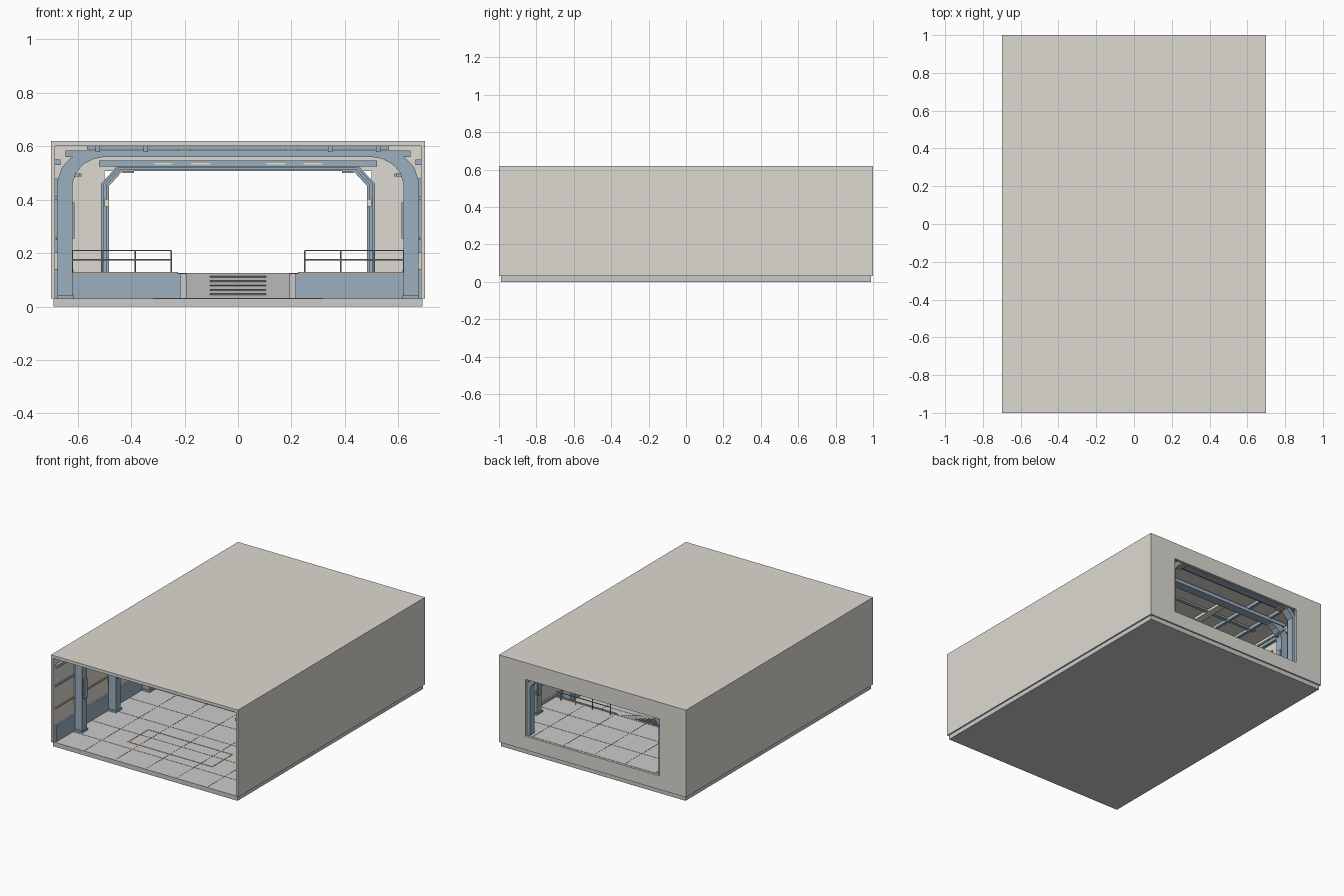
import bpy, bmesh
from mathutils import Vector

if "Cube" in bpy.data.objects:
    bpy.data.objects.remove(bpy.data.objects["Cube"])


def mat(name, r, g, b):
    m = bpy.data.materials.new(name)
    m.diffuse_color = (r, g, b, 1)
    m.use_nodes = True
    m.node_tree.nodes["Principled BSDF"].inputs["Base Color"].default_value = m.diffuse_color
    return m


BEIGE = mat("wall_beige", .72, .70, .64)
BLUE = mat("steel_blue", .33, .43, .52)
ORANGE = mat("trim_orange", .72, .42, .22)
GREY = mat("deck_grey", .60, .60, .60)
DARK = mat("dark_grey", .18, .19, .20)
LAMP = mat("lamp", .85, .78, .62)


def finish(name, bm, m):
    bmesh.ops.recalc_face_normals(bm, faces=bm.faces)
    me = bpy.data.meshes.new(name)
    bm.to_mesh(me)
    bm.free()
    me.materials.append(m)
    ob = bpy.data.objects.new(name, me)
    bpy.context.collection.objects.link(ob)
    return ob


def boxes(name, m, *specs, mirror=False):
    """Each spec is (x0, x1, y0, y1, z0, z1); mirror repeats it across x = 0."""
    bm = bmesh.new()
    specs = list(specs)
    if mirror:
        specs += [(-s[1], -s[0]) + tuple(s[2:]) for s in specs]
    for x0, x1, y0, y1, z0, z1 in specs:
        vs = bmesh.ops.create_cube(bm, size=1)["verts"]
        for v in vs:
            v.co = Vector(((x0 + x1) / 2 + v.co.x * (x1 - x0),
                           (y0 + y1) / 2 + v.co.y * (y1 - y0),
                           (z0 + z1) / 2 + v.co.z * (z1 - z0)))
    return finish(name, bm, m)


def arch(name, m, outer, inner, y, depth):
    """Symmetric portal: half profiles in (x, z), from the right foot up to the crown."""
    def full(half):
        return half + [(-x, z) for x, z in reversed(half)]
    bm = bmesh.new()
    rows = []
    for yy in (y - depth / 2, y + depth / 2):
        rows.append([[bm.verts.new((x, yy, z)) for x, z in full(p)] for p in (outer, inner)])
    (fo, fi), (bo, bi) = rows
    n = len(fo)
    for i in range(n - 1):
        for a, b in ((fo, fi), (bo, bi), (fo, bo), (fi, bi)):
            bm.faces.new((a[i], a[i + 1], b[i + 1], b[i]))
    for i in (0, n - 1):
        bm.faces.new((fo[i], fi[i], bi[i], bo[i]))
    return finish(name, bm, m)


def pipe(name, m, pts, r, sides=8):
    cu = bpy.data.curves.new(name, "CURVE")
    cu.dimensions = "3D"
    cu.bevel_depth = r
    cu.bevel_resolution = max(0, sides // 4 - 1)
    cu.use_fill_caps = True
    sp = cu.splines.new("POLY")
    sp.points.add(len(pts) - 1)
    for p, c in zip(sp.points, pts):
        p.co = (*c, 1)
    cu.materials.append(m)
    ob = bpy.data.objects.new(name, cu)
    bpy.context.collection.objects.link(ob)
    return ob


# Shell: open at the front, with a window in the back wall
shell = boxes("hangar_shell", BEIGE, (-.70, .70, -1, 1, .03, .62))
for nm, spec in (("interior_cutter", (-.685, .685, -1.1, .985, -.1, .60)),
                 ("back_opening_cutter", (-.50, .50, .9, 1.1, .122, .507))):
    cut = boxes(nm, BEIGE, spec)
    cut.hide_render = True
    cut.hide_viewport = True
    md = shell.modifiers.new(nm, "BOOLEAN")
    md.operation, md.solver, md.object = "DIFFERENCE", "EXACT", cut

# Floor slab, seams and landing mark
boxes("floor_slab", GREY, (-.69, .69, -.99, .99, 0, .03))
seams = [(x - .001, x + .001, -.98, .42, .029, .031) for x in (-.46, -.23, 0, .23, .46)]
seams += [(-.68, .68, y - .001, y + .001, .029, .031) for y in (-.8, -.6, -.4, -.2, 0, .2)]
boxes("floor_seams", DARK, *seams)
X, Y0, Y1, w = .315, -.725, -.51, .004
boxes("floor_marking", ORANGE, (-X, X, Y0 - w, Y0 + w, .03, .032), (-X, X, Y1 - w, Y1 + w, .03, .032),
      (-X - w, -X + w, Y0, Y1, .03, .032), (X - w, X + w, Y0, Y1, .03, .032))

# Raised rear deck with blue fascia and orange edge
boxes("rear_deck", GREY, (-.685, .685, .43, .985, .03, .124))
boxes("deck_fascia", BLUE, (.215, .685, .415, .43, .03, .124), mirror=True)
boxes("deck_edge", ORANGE, (.225, .685, .415, .427, .124, .129), mirror=True)
boxes("deck_seams", DARK, *[(-.68, .68, y - .001, y + .001, .123, .125) for y in (.6, .8)],
      *[(x - .001, x + .001, .43, .98, .123, .125) for x in (-.46, -.23, 0, .23, .46)])

# Central ramp with grip strips
bm = bmesh.new()
ends = [[bm.verts.new((x, y, z)) for y, z in ((.17, .03), (.43, .03), (.43, .125))] for x in (-.195, .195)]
for e in ends:
    bm.faces.new(e)
for i in range(3):
    j = (i + 1) % 3
    bm.faces.new((ends[0][i], ends[0][j], ends[1][j], ends[1][i]))
finish("ramp", bm, GREY)
strips = []
for i in range(5):
    z = .045 + i * .0165
    y = .17 + (z - .03) / .095 * .26
    strips.append((-.105, .105, y - .005, y + .005, z - .003, z + .003))
boxes("ramp_grips", DARK, *strips)

# Railings along the deck edge
for s, side in ((-1, "left"), (1, "right")):
    for i, z in enumerate((.21, .175)):
        pipe(f"{side}_rail_{i}", BLUE, [(s * .25, .45, z), (s * .655, .45, z)], .003)
    for i, x in enumerate((.25, .385, .51, .62)):
        pipe(f"{side}_rail_post_{i}", BLUE, [(s * x, .45, .124), (s * x, .45, .21)], .003)

# Structural arches with beams and base plates
outer = [(.675, .03), (.675, .475), (.66, .52), (.63, .553), (.59, .575), (.50, .585)]
inner = [(.62, .03), (.62, .46), (.607, .50), (.58, .532), (.54, .553), (.50, .56)]
arch_ys = [-.755 + .36 * i for i in range(5)]
for i, y in enumerate(arch_ys):
    arch(f"arch_{i}", BLUE, outer, inner, y, .05)
    boxes(f"arch_beam_{i}", BLUE, (-.645, .645, y - .03, y + .03, .56, .584))
    boxes(f"arch_plates_{i}", BLUE, (.612, .63, y - .018, y + .018, .255, .39),
          (.67, .685, y - .018, y + .018, .2, .48), mirror=True)
    z = .124 if y > .42 else .03
    boxes(f"arch_foot_{i}", BLUE, (.615, .68, y - .032, y + .032, z, z + .012), mirror=True)

# Ceiling purlins, cross strips and lights
boxes("purlins", BLUE, *[(x - .009, x + .009, -.96, .98, .578, .60) for x in (.345, .525)], mirror=True)
boxes("ceiling_strips", BLUE, *[(-.565, .565, y - .012, y + .012, .588, .60)
                                for y in [v + .18 for v in arch_ys[:4]] + [-.93]])
boxes("ceiling_lights", LAMP, *[(.175, .225, y + .06, y + .30, .583, .60) for y in arch_ys[:4]], mirror=True)

# Frame around the back opening
arch("portal_frame", BLUE, [(.512, .124), (.512, .46), (.45, .528), (.40, .528)],
     [(.482, .124), (.482, .452), (.432, .507), (.40, .507)], .955, .05)
arch("portal_rib", BLUE, [(.505, .124), (.505, .457), (.447, .521), (.40, .521)],
     [(.492, .124), (.492, .455), (.44, .513), (.40, .513)], .925, .02)
boxes("portal_header", BLUE, (-.52, .52, .91, .985, .525, .546))
boxes("header_lights", LAMP, *[(x - .035, x + .035, .906, .912, .532, .538) for x in (.14, .28)], mirror=True)
boxes("portal_lamps", LAMP, (.483, .50, .905, .925, .375, .402), mirror=True)
boxes("portal_corner_lamps", ORANGE, (.39, .432, .92, .975, .499, .507), mirror=True)

# Side walls: lower panels, trim and service runs
boxes("lower_wall_panels", BLUE, (.674, .685, -.98, .985, .03, .14), mirror=True)
boxes("wall_trim", ORANGE, (.678, .685, -.98, .985, .25, .26), mirror=True)
boxes("wall_rails", BLUE, (.676, .685, -.98, .985, .40, .412),
      (.665, .685, -.98, .985, .53, .55), mirror=True)
for s, side in ((-1, "left"), (1, "right")):
    pipe(f"{side}_service_pipe", BLUE, [(s * .59, -.78, .492), (s * .59, .985, .492)], .006)
boxes("pipe_brackets", BLUE, *[(.585, .63, y - .01, y + .01, .486, .498) for y in arch_ys], mirror=True)
boxes("wall_markers", ORANGE, *[(.677, .685, y + .14, y + .22, .44, .48) for y in arch_ys[:4]], mirror=True)
